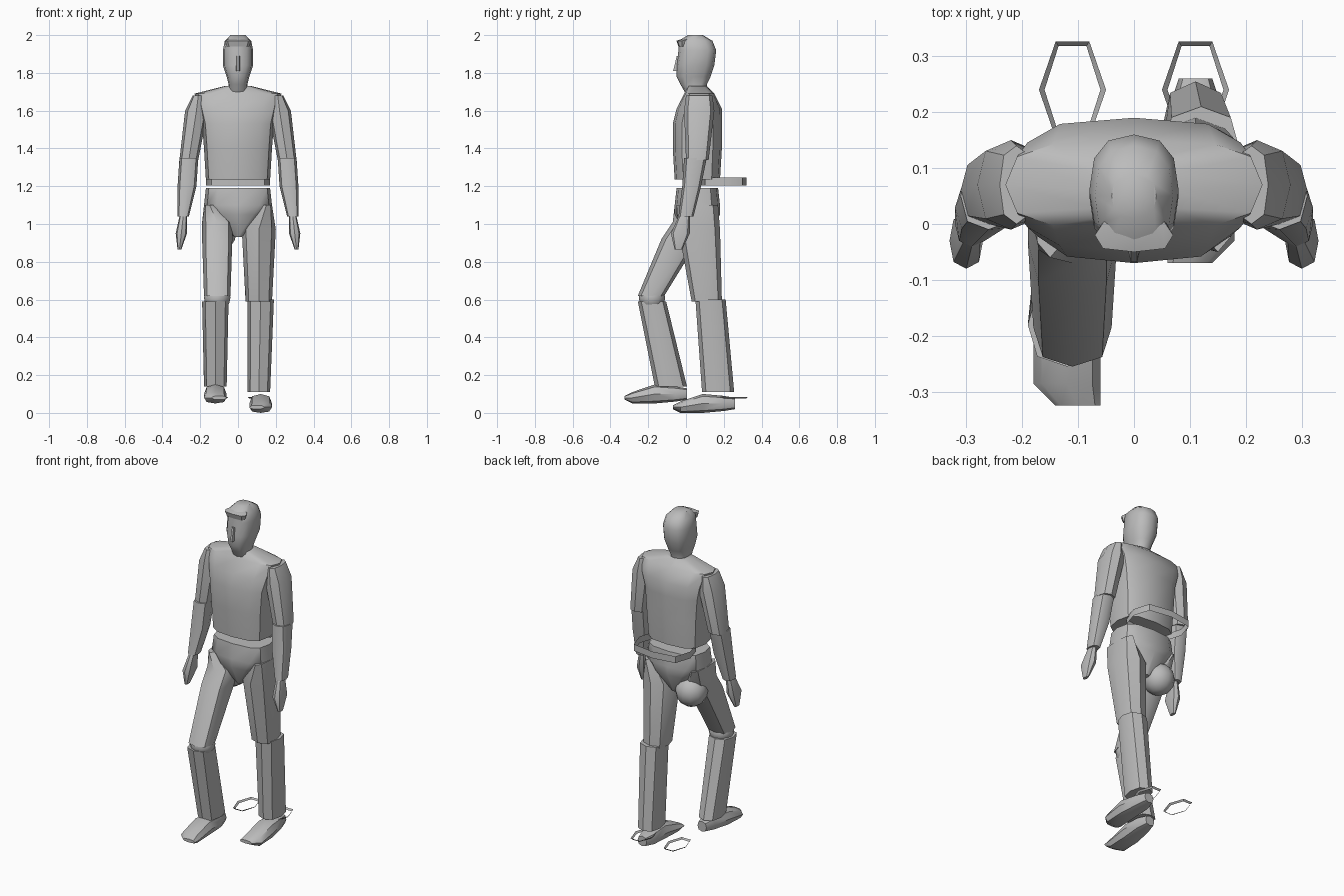
import bpy
import bmesh
from math import sin, cos, pi, radians, copysign

start = bpy.data.objects.get("Cube")
if start:
    bpy.data.objects.remove(start, do_unlink=True)

# Single plain material
grey = bpy.data.materials.new("plain grey")
grey.use_nodes = True
colour = (.5, .5, .5, 1)
grey.diffuse_color = colour
grey.node_tree.nodes["Principled BSDF"].inputs["Base Color"].default_value = colour


def finish(name, bm):
    """Turn a bmesh into a smooth shaded object with sharp creases."""
    bmesh.ops.recalc_face_normals(bm, faces=bm.faces)
    mesh = bpy.data.meshes.new(name)
    bm.to_mesh(mesh)
    bm.free()
    mesh.materials.append(grey)
    mesh.shade_smooth()
    mesh.set_sharp_from_angle(angle=radians(40))
    obj = bpy.data.objects.new(name, mesh)
    bpy.context.collection.objects.link(obj)


def ring(z, wide, deep, x=0, y=0):
    """One cross-section: its centre, half width and half depth."""
    return x, y, z, wide, deep


def rounded(value, power):
    return copysign(abs(value) ** (2 / power), value)


def loft(name, *rings, sides=8, power=2.5, mirror=1, upright=True,
         forward=0, lift=0, capped=True):
    """Skin a row of rounded cross-sections, upright or lying along y."""
    bm = bmesh.new()
    loops = []
    for x, y, z, wide, deep in rings:
        loop = []
        for i in range(sides):
            angle = 2 * pi * i / sides
            across = x + wide * rounded(cos(angle), power)
            offset = deep * rounded(sin(angle), power)
            along = y - forward + (offset if upright else 0)
            height = z + lift + (0 if upright else offset)
            loop.append(bm.verts.new((mirror * across, along, height)))
        loops.append(loop)
    for lower, upper in zip(loops, loops[1:]):
        for i in range(sides):
            j = (i + 1) % sides
            bm.faces.new((lower[i], lower[j], upper[j], upper[i]))
    if capped:
        bm.faces.new(loops[0])
        bm.faces.new(loops[-1])
    finish(name, bm)


def ball(name, centre, size):
    """Faceted joint ball."""
    bm = bmesh.new()
    bmesh.ops.create_uvsphere(bm, u_segments=12, v_segments=8, radius=size)
    bmesh.ops.translate(bm, vec=centre, verts=bm.verts)
    finish(name, bm)


# Head with neck, fringe and nose
loft("head",
     ring(z=1.67, y=.06, wide=.05, deep=.05),
     ring(z=1.74, y=.04, wide=.05, deep=.07),
     ring(z=1.78, y=.04, wide=.06, deep=.09),
     ring(z=1.84, y=.05, wide=.08, deep=.1),
     ring(z=1.92, y=.06, wide=.08, deep=.1),
     ring(z=1.97, y=.05, wide=.07, deep=.09),
     ring(z=2, y=.05, wide=.04, deep=.04), sides=12)
loft("fringe",
     ring(z=1.94, y=-.02, wide=.06, deep=.02),
     ring(z=1.97, y=-.02, wide=.07, deep=.03),
     ring(z=1.98, y=.01, wide=.05, deep=.03), power=3)
loft("nose",
     ring(z=1.81, y=-.05, wide=.01, deep=.02),
     ring(z=1.89, y=-.04, wide=.01, deep=.01), sides=6)

# Torso
loft("torso",
     ring(z=1.235, y=.06, wide=.17, deep=.12),
     ring(z=1.4, y=.06, wide=.18, deep=.13),
     ring(z=1.53, y=.06, wide=.19, deep=.13),
     ring(z=1.61, y=.07, wide=.21, deep=.12),
     ring(z=1.69, y=.07, wide=.23, deep=.08),
     ring(z=1.73, y=.06, wide=.07, deep=.05), sides=12, power=3)

# Loose belt hanging out behind the waist
loft("belt",
     ring(z=1.205, y=.2, wide=.17, deep=.12),
     ring(z=1.245, y=.2, wide=.17, deep=.12), power=3.5, capped=False)

# Pelvis, narrowing to the crotch
loft("pelvis",
     ring(z=.93, y=.06, wide=.02, deep=.06),
     ring(z=1.05, y=.06, wide=.13, deep=.12),
     ring(z=1.1, y=.06, wide=.18, deep=.12),
     ring(z=1.19, y=.06, wide=.17, deep=.11), sides=12, power=3)

# Arms, hands and ankle cuffs on both sides
for label, mirror in (("left", 1), ("right", -1)):
    loft(label + "_upper_arm",
         ring(x=.26, y=.06, z=1.34, wide=.05, deep=.06),
         ring(x=.22, y=.07, z=1.6, wide=.06, deep=.08),
         ring(x=.21, y=.07, z=1.68, wide=.03, deep=.07), mirror=mirror)
    loft(label + "_forearm",
         ring(x=.29, z=1.04, wide=.03, deep=.04),
         ring(x=.27, y=.03, z=1.2, wide=.05, deep=.05),
         ring(x=.26, y=.05, z=1.35, wide=.05, deep=.06), mirror=mirror)
    loft(label + "_hand",
         ring(x=.31, y=-.04, z=.865, wide=.01, deep=.02),
         ring(x=.3, y=-.03, z=.95, wide=.03, deep=.05),
         ring(x=.29, y=-.01, z=1.04, wide=.02, deep=.03), mirror=mirror)
    loft(label + "_ankle_cuff",
         ring(x=.11, y=.24, z=.075, wide=.05, deep=.09),
         ring(x=.11, y=.24, z=.085, wide=.06, deep=.1),
         sides=6, power=2, mirror=mirror, capped=False)

# Standing left leg
loft("left_thigh",
     ring(x=.11, y=.11, z=.59, wide=.07, deep=.08),
     ring(x=.11, y=.07, z=.97, wide=.09, deep=.11),
     ring(x=.15, y=.06, z=1.1, wide=.03, deep=.11))
loft("left_shin",
     ring(x=.11, y=.17, z=.11, wide=.06, deep=.085),
     ring(x=.12, y=.13, z=.6, wide=.07, deep=.08))

# Stepping right leg
loft("right_thigh",
     ring(x=-.11, y=-.185, z=.62, wide=.07, deep=.07),
     ring(x=-.11, y=-.03, z=.92, wide=.08, deep=.1),
     ring(x=-.11, y=.03, z=1.01, wide=.08, deep=.1),
     ring(x=-.15, y=.05, z=1.1, wide=.03, deep=.11))
loft("right_shin",
     ring(x=-.12, y=-.08, z=.14, wide=.06, deep=.085),
     ring(x=-.12, y=-.18, z=.59, wide=.07, deep=.075))
ball("right_knee_joint", centre=(-.11, -.18, .61), size=.07)
ball("right_hip_joint", centre=(-.1, .09, .95), size=.09)

# Shoes share one shape, the right one lifted and set forward
for label, mirror, forward, lift in (("left", 1, 0, 0), ("right", -1, .255, .05)):
    loft(label + "_shoe",
         ring(x=.1, y=-.07, z=.03, wide=.04, deep=.01),
         ring(x=.12, y=-.03, z=.03, wide=.06, deep=.03),
         ring(x=.12, y=.09, z=.05, wide=.06, deep=.05),
         ring(x=.11, y=.2, z=.05, wide=.05, deep=.04),
         ring(x=.11, y=.26, z=.05, wide=.03, deep=.03),
         mirror=mirror, upright=False, forward=forward, lift=lift)
